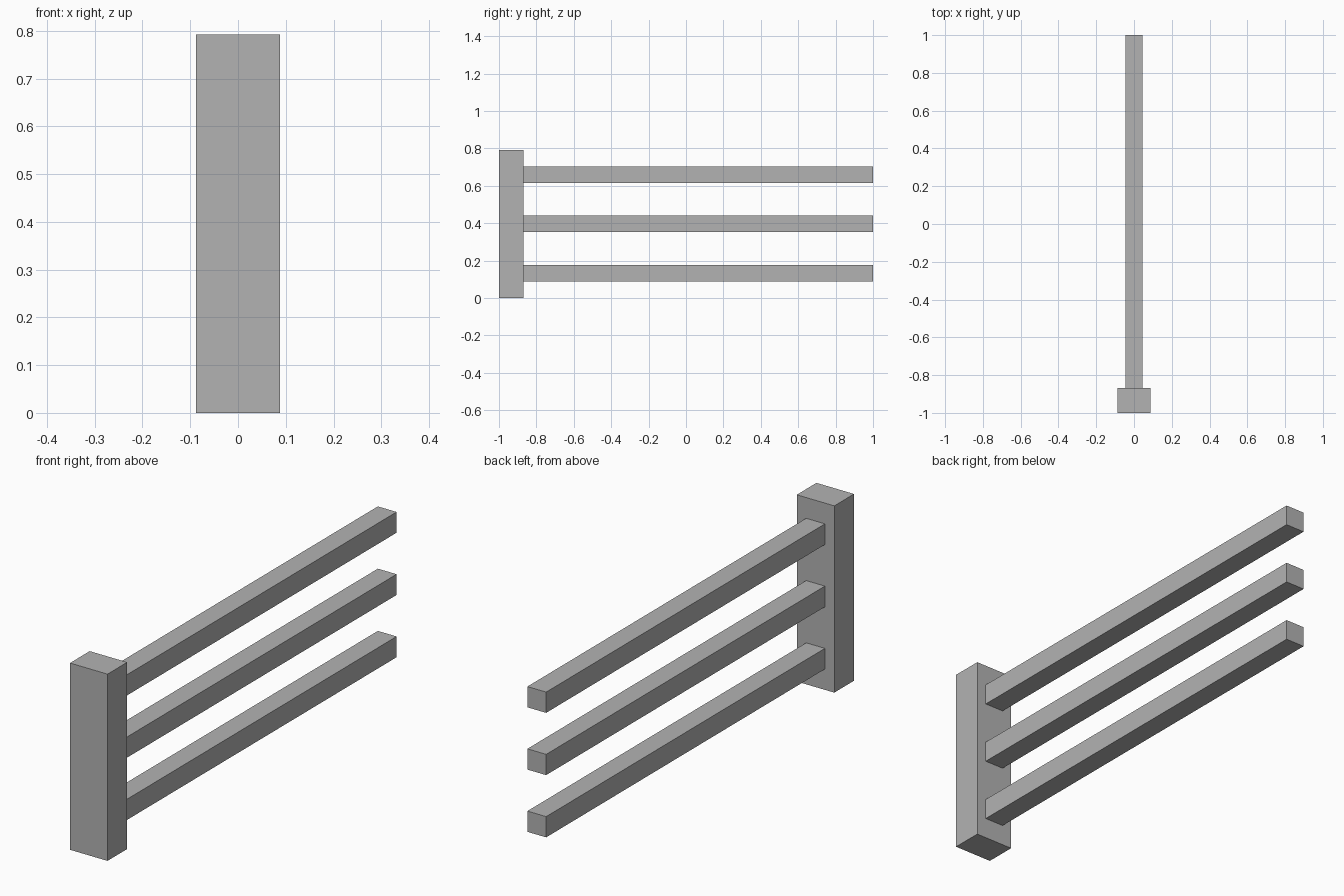
import bpy
import bmesh
from mathutils import Matrix, Vector

cube = bpy.data.objects.get("Cube")
if cube:
    bpy.data.objects.remove(cube, do_unlink=True)

UNIT = 0.088  # rail thickness, the module for every part

grey = bpy.data.materials.new("plain grey")
grey.use_nodes = True
colour = (0.45, 0.45, 0.45, 1)
grey.diffuse_color = colour
grey.node_tree.nodes["Principled BSDF"].inputs["Base Color"].default_value = colour


def box(name, low, high):
    """Flat-faced box between two corners."""
    low, high = Vector(low), Vector(high)
    bm = bmesh.new()
    bmesh.ops.create_cube(bm, size=1, matrix=Matrix.Diagonal((*(high - low), 1)))
    mesh = bpy.data.meshes.new(name)
    bm.to_mesh(mesh)
    bm.free()
    mesh.materials.append(grey)
    obj = bpy.data.objects.new(name, mesh)
    obj.location = (low + high) / 2
    bpy.context.collection.objects.link(obj)


# Upright post at the front end
post_back = -1 + 1.5 * UNIT
box("post", (-UNIT, -1, 0), (UNIT, post_back, 9 * UNIT))

# Three evenly spaced rails running back from the post
for name, row in (("lower_rail", 1), ("middle_rail", 4), ("upper_rail", 7)):
    box(name, (-UNIT / 2, post_back, row * UNIT), (UNIT / 2, 1, (row + 1) * UNIT))
